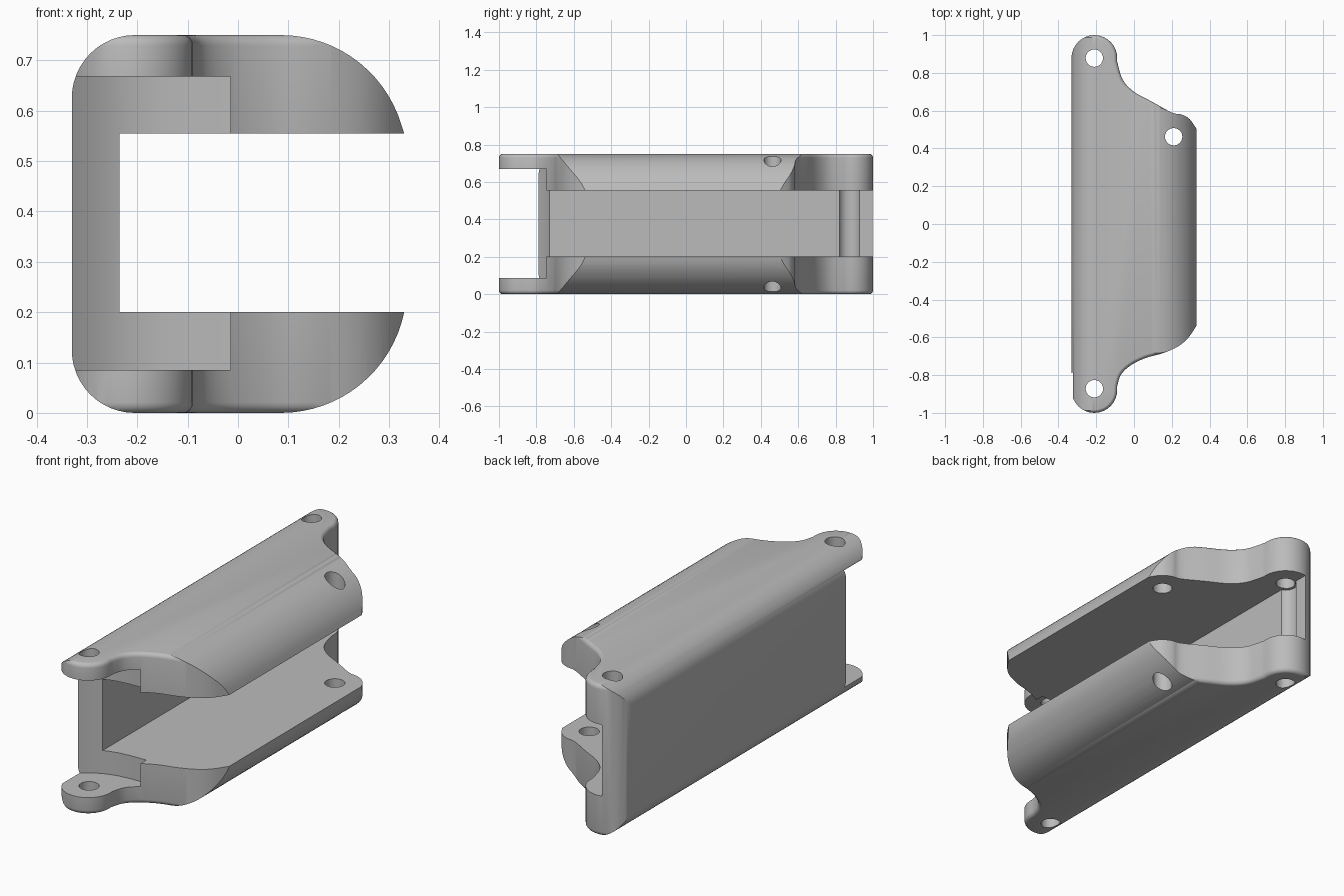
import bpy, bmesh
from math import sin, cos, pi, radians
from mathutils import Vector

cube = bpy.data.objects.get("Cube")
if cube:
    bpy.data.objects.remove(cube, do_unlink=True)

LEFT, RIGHT, HEIGHT = -0.33, 0.33, 0.75
MOUTH_LOW, MOUTH_HIGH = 0.2, 0.555


def arc(cx, cy, r, start, end, n=16):
    """Points on an arc, angles in degrees."""
    angles = [radians(start + (end - start) * i / n) for i in range(n + 1)]
    return [(cx + r * cos(a), cy + r * sin(a)) for a in angles]


def spline(points, steps=5):
    """Smooth curve through the given points."""
    p = [Vector(q) for q in [points[0], *points, points[-1]]]
    out = []
    for a, b, c, d in zip(p, p[1:], p[2:], p[3:]):
        for i in range(steps):
            t = i / steps
            q = (2 * b + (c - a) * t + (2 * a - 5 * b + 4 * c - d) * t**2
                 + (3 * b - a - 3 * c + d) * t**3) / 2
            out.append(tuple(q))
    return out + [tuple(points[-1])]


def prism(name, points, low, high, along="z", rounding=0):
    """Extrude a closed profile along z, or an xz profile along y."""
    bm = bmesh.new()
    place = (lambda p: (p[0], p[1], low)) if along == "z" else (lambda p: (p[0], low, p[1]))
    face = bm.faces.new([bm.verts.new(place(p)) for p in points])
    made = bmesh.ops.extrude_face_region(bm, geom=[face])
    shift = Vector((0, 0, high - low)) if along == "z" else Vector((0, high - low, 0))
    bmesh.ops.translate(bm, vec=shift, verts=[v for v in made["geom"] if isinstance(v, bmesh.types.BMVert)])
    bmesh.ops.recalc_face_normals(bm, faces=bm.faces)
    if rounding:
        rims = [e for e in bm.edges if abs(e.verts[0].co.z - e.verts[1].co.z) < 1e-5]
        bmesh.ops.bevel(bm, geom=rims, offset=rounding, segments=4, profile=0.5,
                        affect="EDGES", clamp_overlap=False)
    mesh = bpy.data.meshes.new(name)
    bm.to_mesh(mesh)
    bm.free()
    obj = bpy.data.objects.new(name, mesh)
    bpy.context.collection.objects.link(obj)
    return obj


def combine(target, tool, operation):
    """Apply a boolean and discard the tool."""
    mod = target.modifiers.new("cut", "BOOLEAN")
    mod.object, mod.operation, mod.solver = tool, operation, "EXACT"
    graph = bpy.context.evaluated_depsgraph_get()
    mesh = bpy.data.meshes.new_from_object(target.evaluated_get(graph))
    target.modifiers.clear()
    target.data = mesh
    bpy.data.objects.remove(tool, do_unlink=True)


# C-shaped section running the full length
upper = (arc(0.085, 0.5, 0.25, 12, 90)
         + arc(LEFT + 0.125, HEIGHT - 0.125, 0.125, 90, 180, 12))
upper = [(RIGHT, MOUTH_HIGH)] + [p for p in upper if p[1] > MOUTH_HIGH + 0.005]
lower = [(x, HEIGHT - z) for x, z in reversed(upper)]
lower[-1] = (RIGHT, MOUTH_LOW)
section = upper + lower + [(-0.235, MOUTH_LOW), (-0.235, MOUTH_HIGH)]
body = prism("bracket_body", section, -1.1, 1.1, along="y")

# Plan outline with a rounded lug at each end
front_edge = spline([(-0.089, -0.86), (-0.07, -0.80), (-0.02, -0.75), (0.06, -0.71),
                     (0.15, -0.685), (0.23, -0.65), (0.285, -0.605), (0.333, -0.535)])
back_edge = spline([(0.333, 0.5), (0.295, 0.555), (0.25, 0.58), (0.2, 0.59), (0.1, 0.645),
                    (0.0, 0.70), (-0.06, 0.765), (-0.089, 0.86)])
outline = (arc(-0.21, -0.879, 0.121, 180, 360) + front_edge
           + back_edge + arc(-0.21, 0.879, 0.121, 0, 180))
plan = prism("plan_shape", outline, -0.001, HEIGHT + 0.001, rounding=0.022)
combine(body, plan, "INTERSECT")

# Hinge clearance between the front lugs
notch = [(-0.5, -1.2), (-0.015, -1.2), (-0.015, -0.70)]
notch += spline([(-0.1, -0.703), (-0.17, -0.711), (-0.235, -0.73), (-0.29, -0.76), (-0.34, -0.797)], 4)
notch.append((-0.5, -0.8))
combine(body, prism("notch_cutter", notch, 0.085, 0.668), "DIFFERENCE")

# Pin groove in the back of the wall
groove = arc(-0.21, 0.874, 0.06, 0, 345, 23)
combine(body, prism("groove_cutter", groove, MOUTH_LOW + 0.002, MOUTH_HIGH - 0.002), "DIFFERENCE")

# Vertical pin and bolt holes
for x, y in [(-0.21, 0.878), (-0.21, -0.872), (0.21, 0.462)]:
    hole = arc(x, y, 0.046, 0, 345, 23)
    combine(body, prism("hole_cutter", hole, -0.2, 1), "DIFFERENCE")

# Plain grey material
grey = bpy.data.materials.new("plain_grey")
grey.use_nodes = True
colour = (0.5, 0.5, 0.5, 1)
grey.diffuse_color = colour
grey.node_tree.nodes["Principled BSDF"].inputs["Base Color"].default_value = colour
body.data.materials.clear()
body.data.materials.append(grey)

bpy.ops.object.select_all(action="DESELECT")
body.select_set(True)
bpy.context.view_layer.objects.active = body
bpy.ops.object.shade_smooth_by_angle(angle=radians(30))
